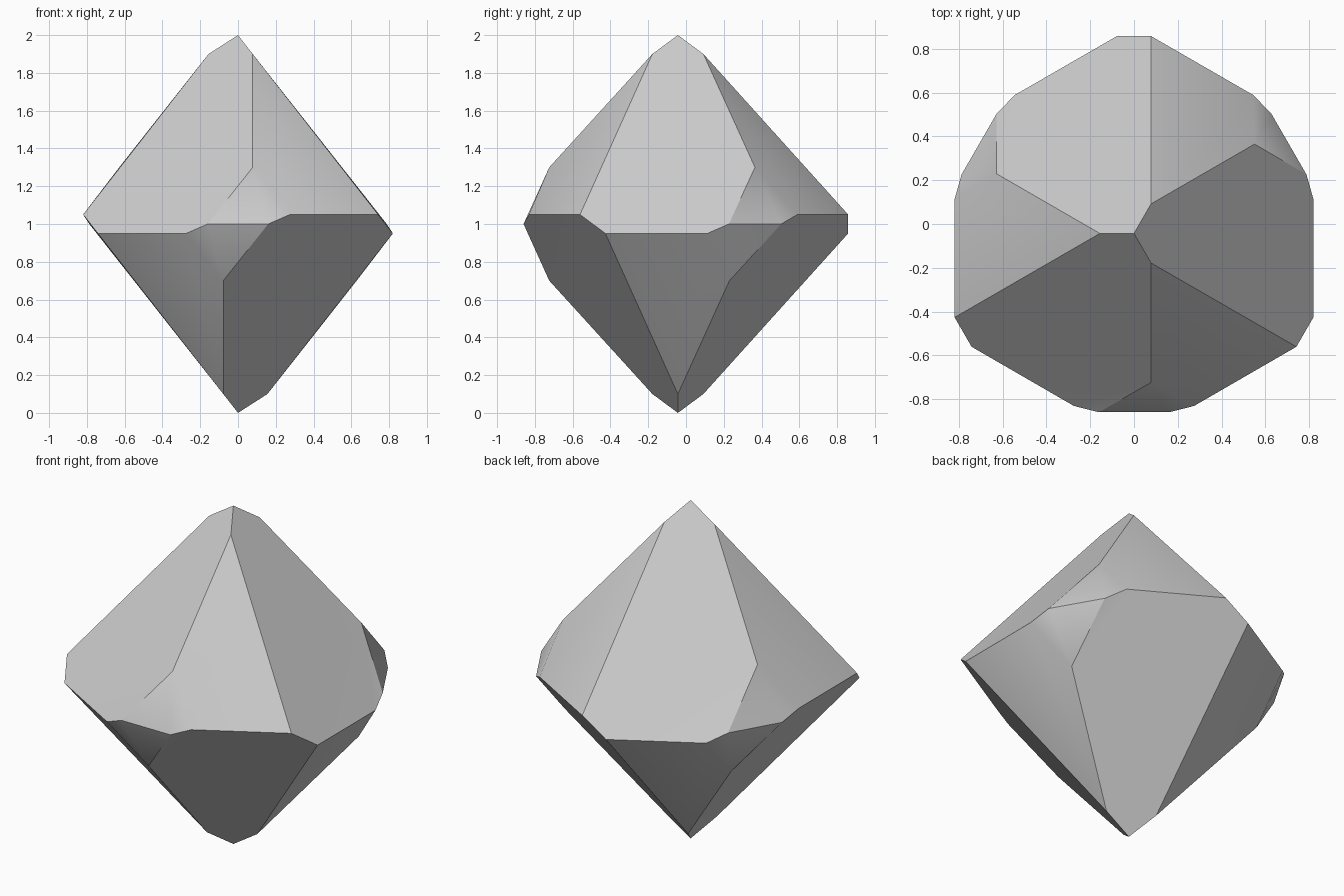
import bpy
import bmesh
import math
from mathutils import Matrix, Vector

if "Cube" in bpy.data.objects:
    bpy.data.objects.remove(bpy.data.objects["Cube"], do_unlink=True)

# One stone colour
stone = bpy.data.materials.new("pale grey stone")
stone.use_nodes = True
colour = (0.6, 0.6, 0.6, 1)
stone.diffuse_color = colour
stone.node_tree.nodes["Principled BSDF"].inputs["Base Color"].default_value = colour

third = Matrix.Rotation(math.radians(120), 3, "Z")
flip = Matrix.Rotation(math.pi, 3, "Y")

# Key points of one upper third, with the crystal's middle at the origin
apex = Vector((0, 0, 1))
shoulder = Vector((0.078, -0.135, 0.9))
corner = Vector((0.078, -0.681, 0.3))
rim_e = Vector((0.16, -0.817, 0))
rim_f = Vector((0.275, -0.788, 0.05))
rim_g = Vector((0.742, -0.518, 0.05))
# The other half of the rim is the same points turned over
rim_a, rim_b, rim_d = flip @ rim_g, flip @ rim_f, flip @ rim_e
back = third.inverted()

faces = [
    (apex, back @ shoulder, back @ rim_g, rim_a, rim_b, corner, shoulder),  # large facet
    (shoulder, corner, rim_f, rim_g),                                       # narrow facet
    (corner, rim_b, rim_d),                                                 # corner bevels
    (corner, rim_d, rim_e),
    (corner, rim_e, rim_f),
]

# Repeat three times around the axis, and again turned over for the lower half
bm = bmesh.new()
for half in (Matrix.Identity(3), flip):
    turn = Matrix.Identity(3)
    for i in range(3):
        for face in faces:
            bm.faces.new([bm.verts.new(half @ turn @ p) for p in face])
        turn = third @ turn
bmesh.ops.remove_doubles(bm, verts=bm.verts, dist=0.002)
bmesh.ops.recalc_face_normals(bm, faces=bm.faces)
bmesh.ops.translate(bm, verts=bm.verts, vec=(0, -0.043, 1))

mesh = bpy.data.meshes.new("crystal")
bm.to_mesh(mesh)
bm.free()
mesh.materials.append(stone)
crystal = bpy.data.objects.new("crystal", mesh)
bpy.context.collection.objects.link(crystal)

# Smooth the shallow bevels, keep the main edges sharp
bpy.ops.object.select_all(action="DESELECT")
crystal.select_set(True)
bpy.context.view_layer.objects.active = crystal
bpy.ops.object.shade_smooth_by_angle(angle=math.radians(30))
